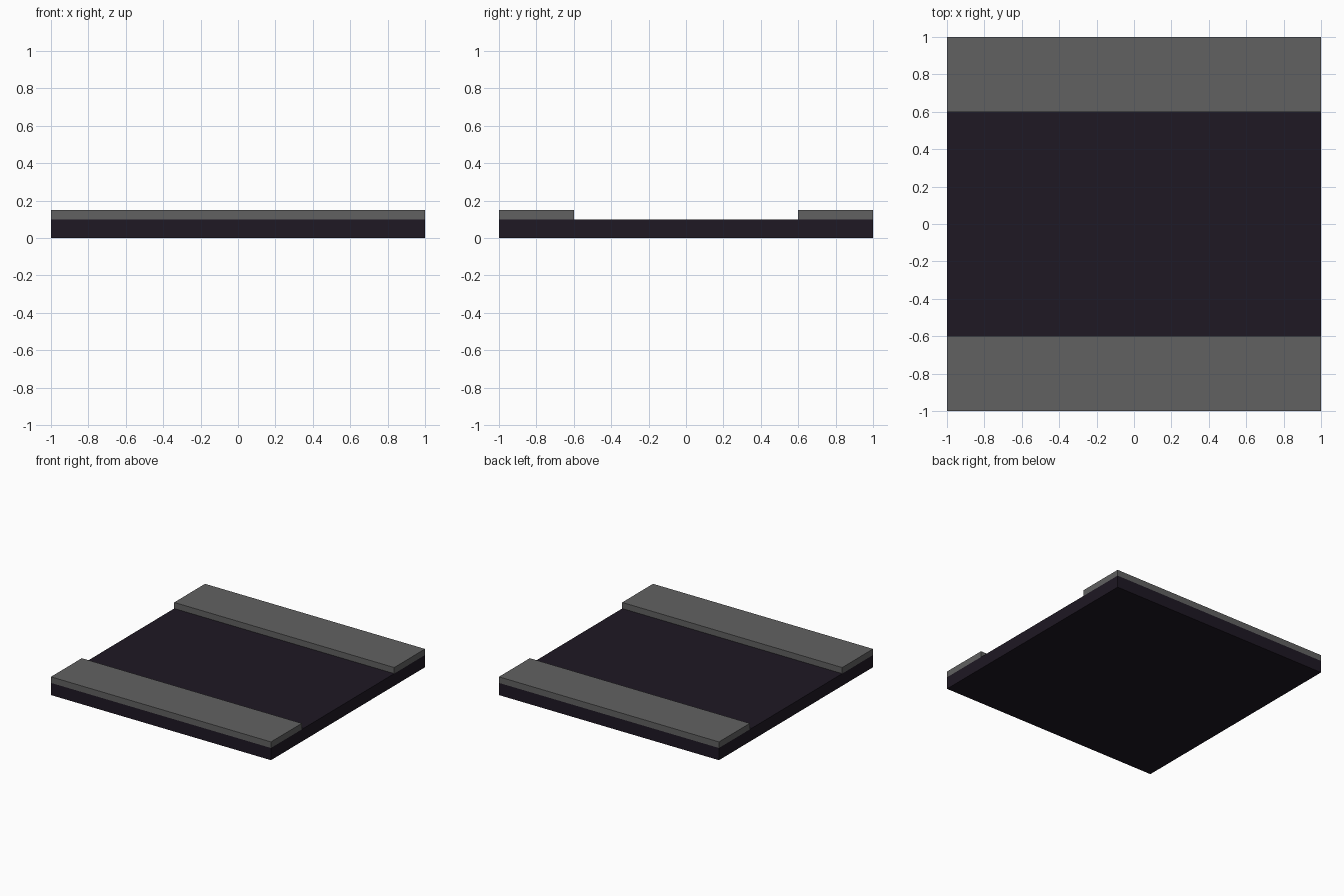
import bpy
import bmesh

if "Cube" in bpy.data.objects:
    bpy.data.objects.remove(bpy.data.objects["Cube"])


def material(name, rgb):
    mat = bpy.data.materials.new(name)
    mat.diffuse_color = (*rgb, 1.0)
    mat.use_nodes = True
    mat.node_tree.nodes["Principled BSDF"].inputs["Base Color"].default_value = mat.diffuse_color
    return mat


def box(name, low, high, mat):
    """Flat-faced box spanning two opposite corners."""
    bm = bmesh.new()
    bmesh.ops.create_cube(bm, size=1.0)
    for v in bm.verts:
        v.co = [(a + b) / 2 + c * (b - a) for a, b, c in zip(low, high, v.co)]
    mesh = bpy.data.meshes.new(name)
    bm.to_mesh(mesh)
    bm.free()
    mesh.materials.append(mat)
    obj = bpy.data.objects.new(name, mesh)
    bpy.context.collection.objects.link(obj)
    return obj


asphalt = material("asphalt", (0.013, 0.009, 0.017))
concrete = material("concrete", (0.12, 0.12, 0.12))

# Road slab
box("road_base", (-1, -1, 0), (1, 1, 0.10), asphalt)

# Raised pavements along the front and back edges
box("front_pavement", (-1, -1, 0.10), (1, -0.6, 0.15), concrete)
box("back_pavement", (-1, 0.6, 0.10), (1, 1, 0.15), concrete)
